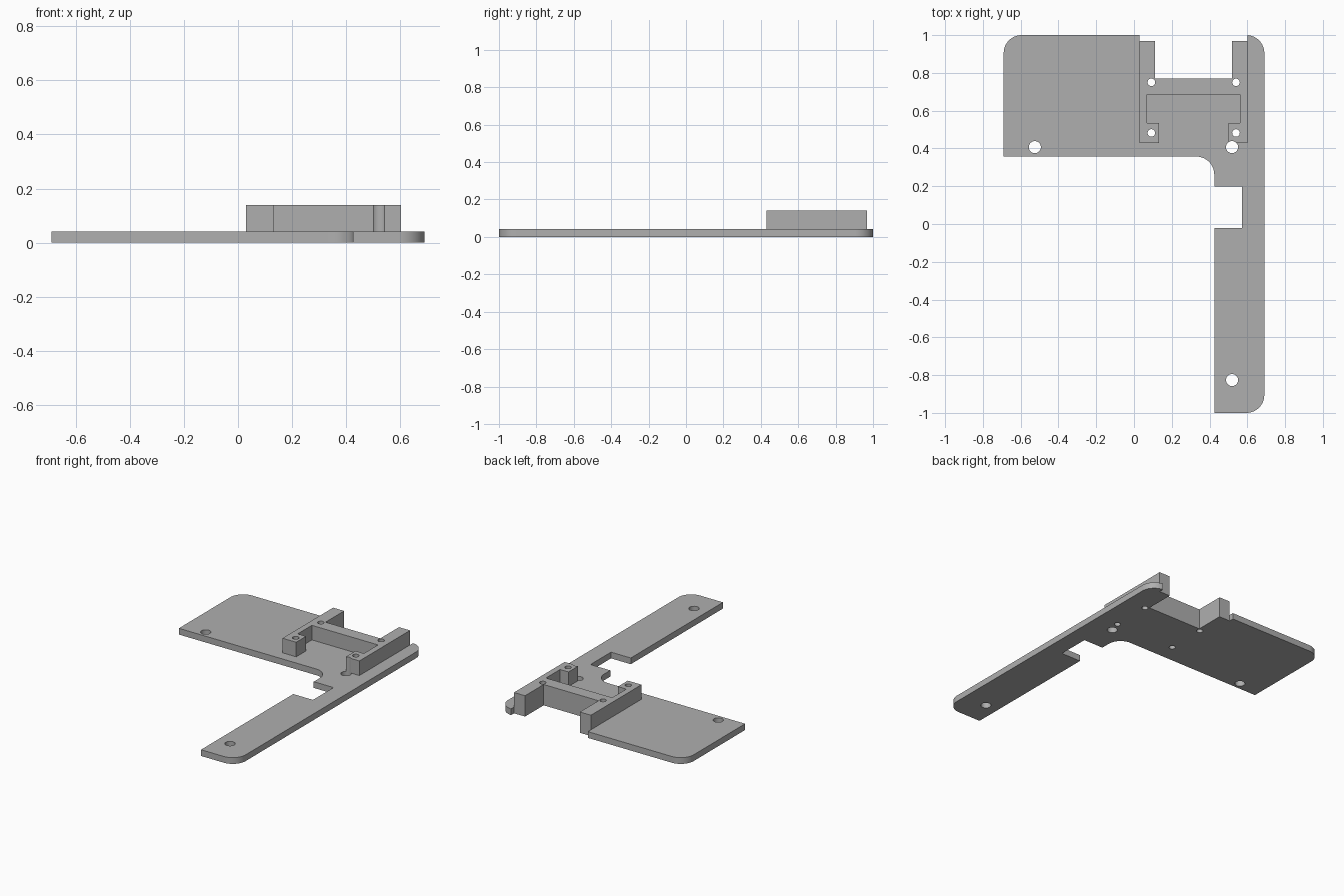
import bpy, bmesh, math

if "Cube" in bpy.data.objects:
    bpy.data.objects.remove(bpy.data.objects["Cube"])

PLATE_TOP, BRACKET_TOP, R = 0.042, 0.14, 0.095

grey = bpy.data.materials.new("plain grey")
grey.use_nodes = True
colour = (0.43, 0.43, 0.43, 1)
grey.diffuse_color = colour
grey.node_tree.nodes["Principled BSDF"].inputs["Base Color"].default_value = colour


def arc(cx, cy, start, end, r=R, steps=12):
    """Points on an arc, angles in degrees."""
    angles = [math.radians(start + (end - start) * i / steps) for i in range(steps + 1)]
    return [(cx + r * math.cos(a), cy + r * math.sin(a)) for a in angles]


def extrude(name, outline, z0, z1):
    """Solid prism from a flat outline."""
    bm = bmesh.new()
    face = bm.faces.new([bm.verts.new((x, y, z0)) for x, y in outline])
    top = bmesh.ops.extrude_face_region(bm, geom=[face])["geom"]
    bmesh.ops.translate(bm, vec=(0, 0, z1 - z0),
                        verts=[v for v in top if isinstance(v, bmesh.types.BMVert)])
    bmesh.ops.recalc_face_normals(bm, faces=bm.faces)
    mesh = bpy.data.meshes.new(name)
    bm.to_mesh(mesh)
    bm.free()
    obj = bpy.data.objects.new(name, mesh)
    bpy.context.collection.objects.link(obj)
    mesh.materials.append(grey)
    return obj


def activate(obj):
    bpy.ops.object.select_all(action="DESELECT")
    obj.select_set(True)
    bpy.context.view_layer.objects.active = obj


# L-shaped base plate with rounded corners, a side notch and a rear slot
plate_outline = (
    [(-0.69, 0.357)]
    + arc(0.425 - R, 0.357 - R, 90, 0)
    + [(0.425, 0.198), (0.572, 0.198), (0.572, -0.02), (0.425, -0.02), (0.425, -1)]
    + arc(0.69 - R, -1 + R, -90, 0)
    + arc(0.69 - R, 1 - R, 0, 84)
    + [(0.602, 1), (0.602, 0.968), (0.52, 0.968), (0.52, 0.77),
       (0.112, 0.77), (0.112, 0.968), (0.03, 0.968), (0.03, 1)]
    + arc(-0.69 + R, 1 - R, 90, 180)
)
plate = extrude("base_plate", plate_outline, 0, PLATE_TOP)

# Raised bracket: half outline measured from its centre line, then mirrored
MID = 0.316
half = [(0.246, 0.685), (0.246, 0.535), (0.184, 0.535), (0.184, 0.43),
        (0.286, 0.43), (0.286, 0.968), (0.204, 0.968), (0.204, 0.77)]
bracket_outline = ([(MID + x, y) for x, y in half]
                   + [(MID - x, y) for x, y in reversed(half)])
bracket = extrude("raised_bracket", bracket_outline, PLATE_TOP, BRACKET_TOP)

# Mounting holes and screw holes, cut through both parts
holes = [(-0.525, 0.407, 0.032), (0.519, 0.407, 0.032), (0.519, -0.826, 0.032)]
holes += [(MID + s * 0.224, y, 0.02) for s in (-1, 1) for y in (0.482, 0.75)]
for x, y, r in holes:
    cutter = extrude("hole_cutter", arc(x, y, 0, 348.75, r, 31), -0.1, 0.3)
    cutter.hide_render = True
    for part in (plate, bracket):
        if part is bracket and (x < 0 or y < 0):
            continue
        activate(part)
        mod = part.modifiers.new("hole", "BOOLEAN")
        mod.operation = "DIFFERENCE"
        mod.solver = "EXACT"
        mod.object = cutter
        bpy.ops.object.modifier_apply(modifier=mod.name)
    bpy.data.objects.remove(cutter)

for part in (plate, bracket):
    activate(part)
    bpy.ops.object.shade_smooth_by_angle(angle=math.radians(30))
